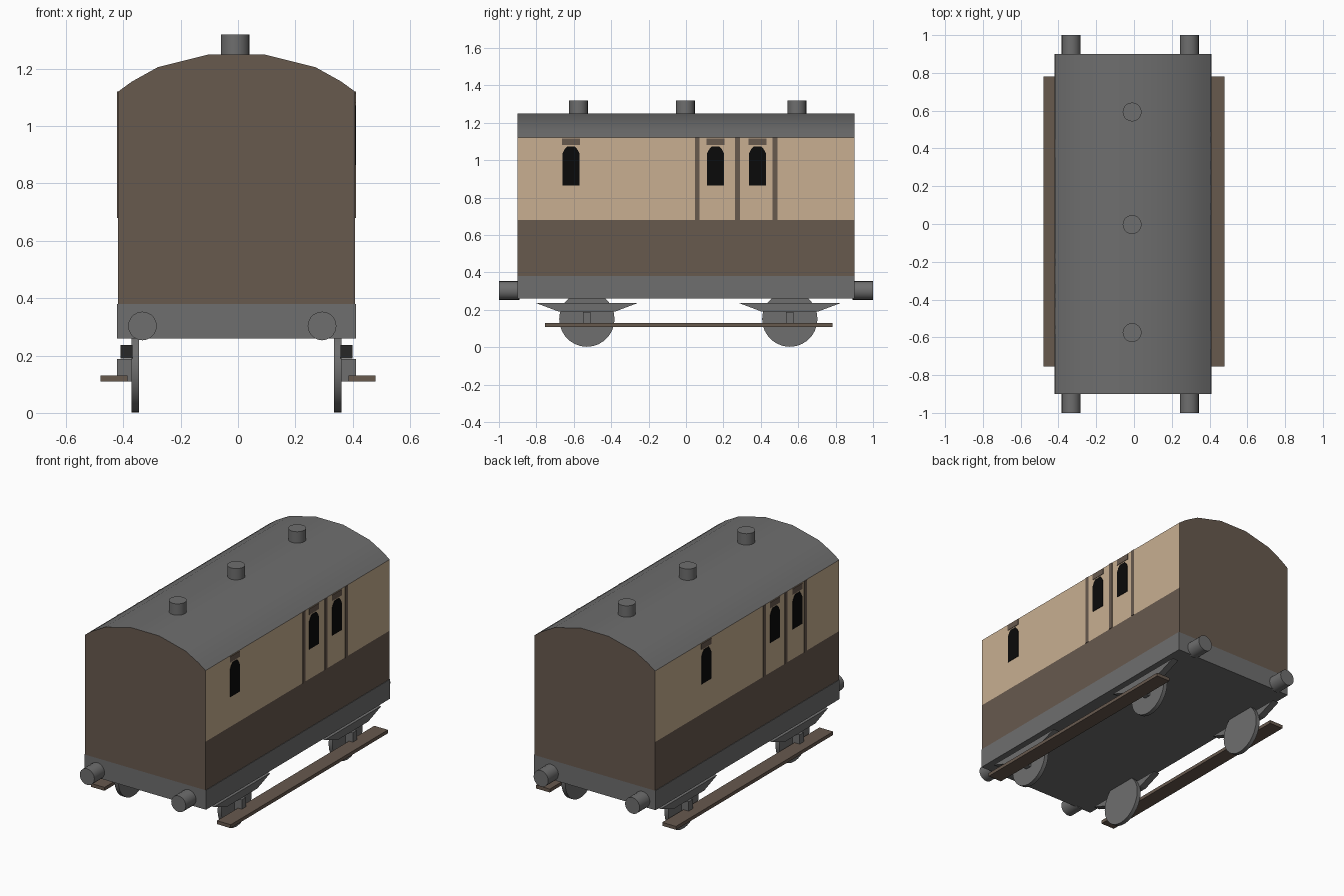
import bpy, bmesh, math
from mathutils import Matrix

if "Cube" in bpy.data.objects:
    bpy.data.objects.remove(bpy.data.objects["Cube"])


def material(name, rgb):
    m = bpy.data.materials.new(name)
    m.diffuse_color = (*rgb, 1)
    m.use_nodes = True
    m.node_tree.nodes["Principled BSDF"].inputs["Base Color"].default_value = m.diffuse_color
    return m


GREY = material("grey", (0.156, 0.156, 0.156))
BROWN = material("brown", (0.136, 0.100, 0.076))
CREAM = material("cream", (0.578, 0.429, 0.283))
BLACK = material("window black", (0.003, 0.003, 0.003))
XC = -0.005  # centre line of the coach


def finish(name, bm, mats):
    bmesh.ops.recalc_face_normals(bm, faces=bm.faces)
    me = bpy.data.meshes.new(name)
    bm.to_mesh(me)
    bm.free()
    for m in mats:
        me.materials.append(m)
    ob = bpy.data.objects.new(name, me)
    bpy.context.collection.objects.link(ob)
    return ob


def smooth(ob):
    bpy.ops.object.select_all(action='DESELECT')
    ob.select_set(True)
    bpy.context.view_layer.objects.active = ob
    bpy.ops.object.shade_smooth_by_angle(angle=math.radians(30))


def prism(bm, points, offset):
    """Extrude a closed outline along offset."""
    face = bm.faces.new([bm.verts.new(p) for p in points])
    new = bmesh.ops.extrude_face_region(bm, geom=[face])["geom"]
    bmesh.ops.translate(bm, vec=offset, verts=[v for v in new if isinstance(v, bmesh.types.BMVert)])


def box(name, lo, hi, mat):
    bm = bmesh.new()
    x0, y0, z0 = lo
    x1, y1, z1 = hi
    prism(bm, [(x0, y0, z0), (x1, y0, z0), (x1, y1, z0), (x0, y1, z0)], (0, 0, z1 - z0))
    return finish(name, bm, [mat])


def cylinder(name, centre, r, depth, axis, sides):
    bm = bmesh.new()
    rot = {'X': Matrix.Rotation(math.pi / 2, 4, 'Y'),
           'Y': Matrix.Rotation(math.pi / 2, 4, 'X'),
           'Z': Matrix.Identity(4)}[axis]
    bmesh.ops.create_cone(bm, cap_ends=True, segments=sides, radius1=r, radius2=r,
                          depth=depth, matrix=Matrix.Translation(centre) @ rot)
    smooth(finish(name, bm, [GREY]))


# Body and curved roof: one profile run along the coach, coloured by height
half = [(0.413, 0.38), (0.413, 0.68), (0.413, 1.12), (0.365, 1.155), (0.275, 1.205), (0.095, 1.25)]
outline = [(XC + x, -0.9, z) for x, z in half] + [(XC - x, -0.9, z) for x, z in reversed(half)]
bm = bmesh.new()
prism(bm, outline, (0, 1.8, 0))
for f in bm.faces:
    f.normal_update()
    z = f.calc_center_median().z
    if abs(f.normal.y) > 0.5 or z < 0.68:
        f.material_index = 1
    elif z < 1.12:
        f.material_index = 2
body = finish("body", bm, [GREY, BROWN, CREAM])
smooth(body)

# Underframe
box("underframe", (XC - 0.416, -0.9, 0.26), (XC + 0.416, 0.9, 0.38), GREY)

# Roof ventilators and buffers
for y in (-0.575, -0.003, 0.593):
    cylinder("roof_ventilator", (-0.01, y, 1.28), 0.05, 0.08, 'Z', 20)
for x in (-0.333, 0.293):
    for s in (-1, 1):
        cylinder("buffer", (x, s * 0.945, 0.303), 0.05, 0.11, 'Y', 20)


# Painted side details as thin plates
def plate(name, side, yz, mat, t=0.003):
    bm = bmesh.new()
    x = XC + side * 0.413
    prism(bm, [(x, y, z) for y, z in yz], (side * t, 0, 0))
    finish(name, bm, [mat])


def rect(y, w, z0, z1):
    return [(y - w, z0), (y + w, z0), (y + w, z1), (y - w, z1)]


def side_details(side, windows, pillars):
    for y in windows:
        w = 0.046
        arch = [(y - w, 0.865), (y + w, 0.865), (y + w, 1.035), (y + 0.036, 1.055),
                (y + 0.022, 1.072), (y - 0.022, 1.072), (y - 0.036, 1.055), (y - w, 1.035)]
        plate("window", side, arch, BLACK)
        plate("window_hood", side, rect(y, 0.048, 1.08, 1.115), BROWN)
    for y in pillars:
        plate("door_pillar", side, rect(y, 0.013, 0.68, 1.12), BROWN)


side_details(1, (-0.615, 0.158, 0.382), (0.06, 0.275, 0.475))
side_details(-1, (0.40, -0.27, -0.49), (-0.17, -0.38, -0.57))

# Running gear on both sides
for s in (-1, 1):
    for y in (-0.53, 0.555):
        cylinder("wheel", (XC + s * 0.353, y, 0.15), 0.148, 0.026, 'X', 28)
        # Leaf spring
        bm = bmesh.new()
        x = XC + s * 0.362
        prism(bm, [(x, y - 0.275, 0.237), (x, y - 0.15, 0.19), (x, y + 0.19 - 0.04, 0.19),
                   (x, y + 0.275, 0.237)], (s * 0.042, 0, 0))
        finish("spring", bm, [GREY])
        # Axle box
        xs = sorted((XC + s * 0.36, XC + s * 0.416))
        box("axle_box", (xs[0], y - 0.02, 0.11), (xs[1], y + 0.02, 0.188), GREY)
    # Footboard
    xs = sorted((0.385 * s, 0.479 * s))
    box("footboard", (xs[0], -0.755, 0.109), (xs[1], 0.782, 0.13), BROWN)
